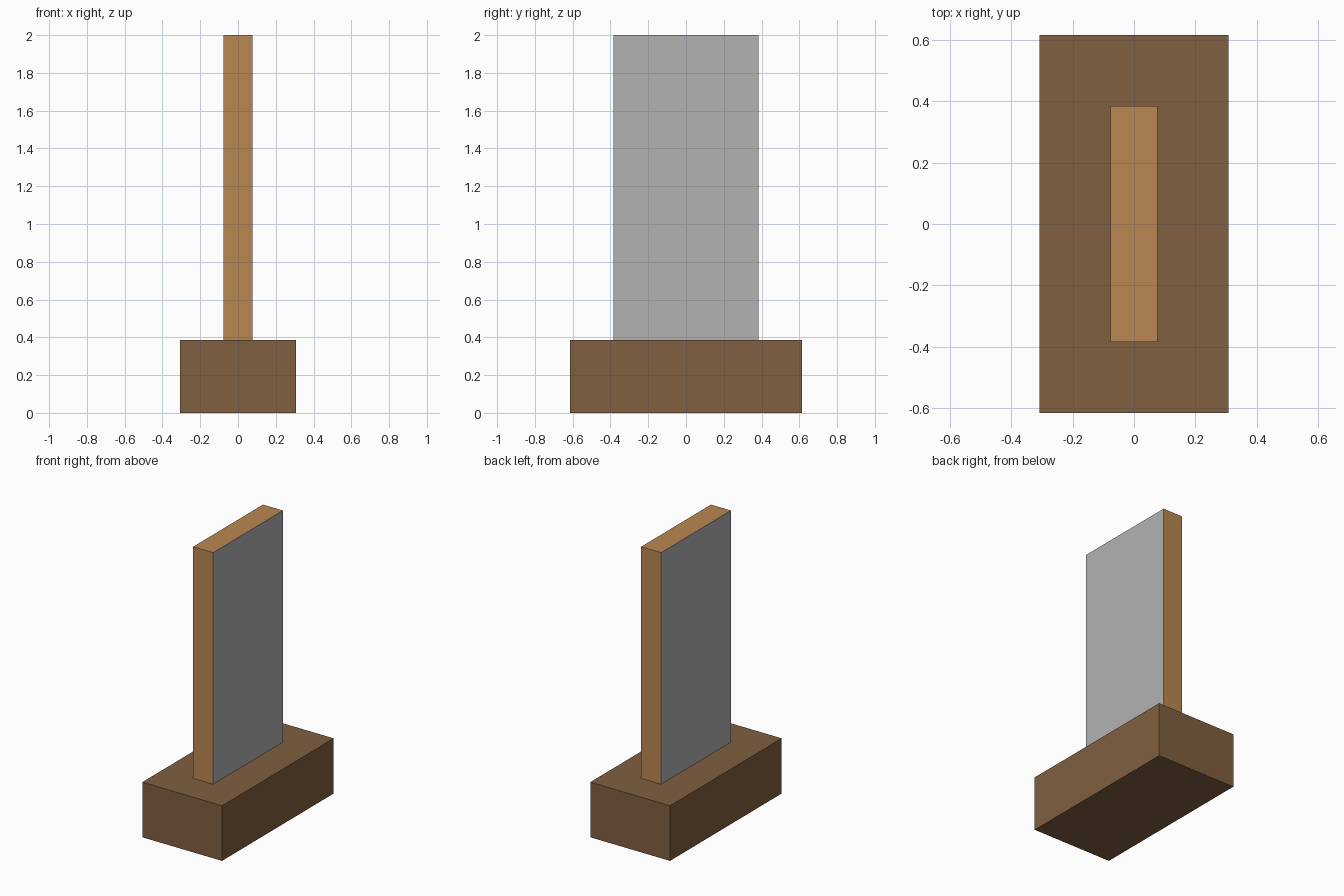
import bpy

if "Cube" in bpy.data.objects:
    bpy.data.objects.remove(bpy.data.objects["Cube"])

U = 1 / 13  # module: all sizes are whole multiples of it


def material(name, rgb):
    m = bpy.data.materials.new(name)
    m.diffuse_color = (*rgb, 1)
    m.use_nodes = True
    m.node_tree.nodes["Principled BSDF"].inputs["Base Color"].default_value = m.diffuse_color
    return m


def box(name, size, bottom, mats):
    bpy.ops.mesh.primitive_cube_add(size=1, location=(0, 0, bottom + size[2] / 2))
    ob = bpy.context.object
    ob.name = name
    ob.scale = size
    bpy.ops.object.transform_apply(location=True, rotation=False, scale=True)
    for m in mats:
        ob.data.materials.append(m)
    return ob


dark_wood = material("dark wood", (0.214, 0.116, 0.051))
light_wood = material("light wood", (0.492, 0.243, 0.084))
grey = material("grey", (0.448, 0.448, 0.448))

# Heavy rectangular base
box("base", (8 * U, 16 * U, 5 * U), 0, [dark_wood])

# Upright slab: wooden edges, grey broad sides
slab = box("upright_slab", (2 * U, 10 * U, 21 * U), 5 * U, [light_wood, grey])
for face in slab.data.polygons:
    face.material_index = 1 if abs(face.normal.x) > 0.5 else 0
